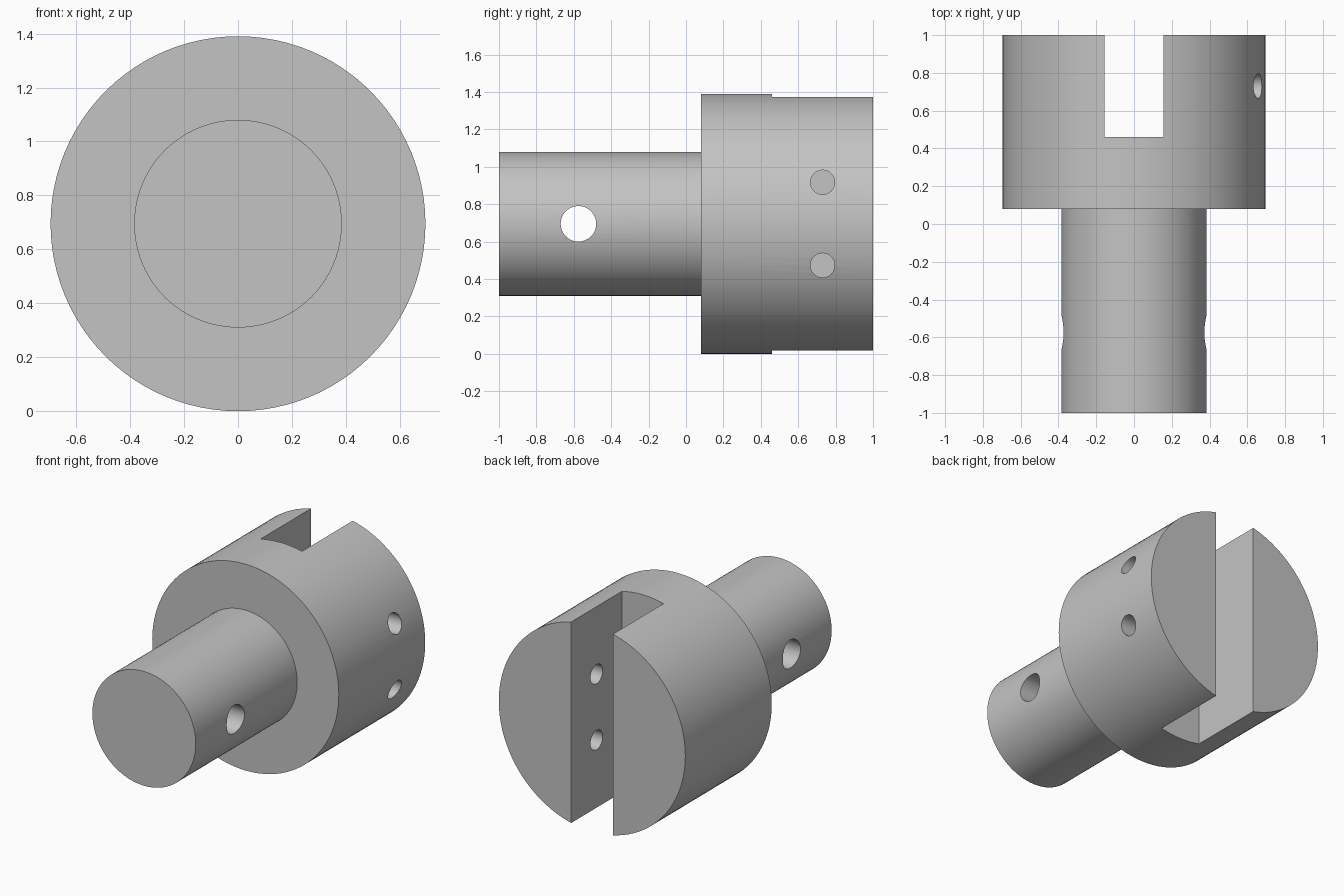
import bpy, bmesh, math
from mathutils import Matrix

if "Cube" in bpy.data.objects:
    bpy.data.objects.remove(bpy.data.objects["Cube"], do_unlink=True)

AXIS_Z = 0.695          # height of the turning axis
HEAD_R, SHAFT_R = 0.695, 0.385
BACK, SHOULDER, FRONT = 1.0, 0.08, -1.0
SLOT_FLOOR, SLOT_HALF = 0.46, 0.155
SEGMENTS = 96

steel = bpy.data.materials.new("plain_grey")
steel.use_nodes = True
grey = (0.55, 0.55, 0.55, 1)
steel.diffuse_color = grey
steel.node_tree.nodes["Principled BSDF"].inputs["Base Color"].default_value = grey


def make_object(name, bm):
    mesh = bpy.data.meshes.new(name)
    bmesh.ops.recalc_face_normals(bm, faces=bm.faces)
    bm.to_mesh(mesh)
    bm.free()
    mesh.materials.append(steel)
    obj = bpy.data.objects.new(name, mesh)
    bpy.context.collection.objects.link(obj)
    return obj


def turned_body(name, profile):
    """Lathe (radius, y) points around the y axis."""
    bm = bmesh.new()
    rings = []
    for r, y in profile:
        angles = [2 * math.pi * i / SEGMENTS for i in range(SEGMENTS)]
        rings.append([bm.verts.new((r * math.cos(a), y, AXIS_Z + r * math.sin(a)))
                      for a in angles])
    for lower, upper in zip(rings, rings[1:]):
        for i in range(SEGMENTS):
            j = (i + 1) % SEGMENTS
            bm.faces.new((lower[i], lower[j], upper[j], upper[i]))
    bm.faces.new(rings[0])
    bm.faces.new(rings[-1])
    return make_object(name, bm)


def drill(name, radius, x0, x1, y, z):
    bm = bmesh.new()
    place = Matrix.Translation(((x0 + x1) / 2, y, z)) @ Matrix.Rotation(math.pi / 2, 4, "Y")
    bmesh.ops.create_cone(bm, cap_ends=True, segments=48, radius1=radius,
                          radius2=radius, depth=x1 - x0, matrix=place)
    return make_object(name, bm)


def slot_block(name):
    bm = bmesh.new()
    depth = BACK - SLOT_FLOOR + 0.2
    place = Matrix.Translation((0, SLOT_FLOOR + depth / 2, AXIS_Z))
    size = Matrix.Diagonal((2 * SLOT_HALF, depth, 2, 1))
    bmesh.ops.create_cube(bm, size=1, matrix=place @ size)
    return make_object(name, bm)


# Shaft and head turned as one piece
body = turned_body("slotted_shaft_body", [
    (SHAFT_R, FRONT), (SHAFT_R, SHOULDER), (HEAD_R, SHOULDER), (HEAD_R, BACK)])

# Slot, cross hole through the shaft, two pin holes through the +x cheek only
cutters = [slot_block("slot_cutter"),
           drill("cross_hole_cutter", 0.095, -0.6, 0.6, -0.575, AXIS_Z)]
for side in (-1, 1):
    cutters.append(drill("pin_hole_cutter", 0.065, 0, 0.9, 0.73, AXIS_Z + side * 0.222))

bpy.ops.object.select_all(action="DESELECT")
bpy.context.view_layer.objects.active = body
body.select_set(True)
for cutter in cutters:
    cutter.hide_render = True
    cut = body.modifiers.new("cut", "BOOLEAN")
    cut.operation = "DIFFERENCE"
    cut.solver = "EXACT"
    cut.object = cutter
    bpy.ops.object.modifier_apply(modifier=cut.name)
    bpy.data.objects.remove(cutter, do_unlink=True)

bpy.ops.object.shade_smooth_by_angle(angle=math.radians(30))
